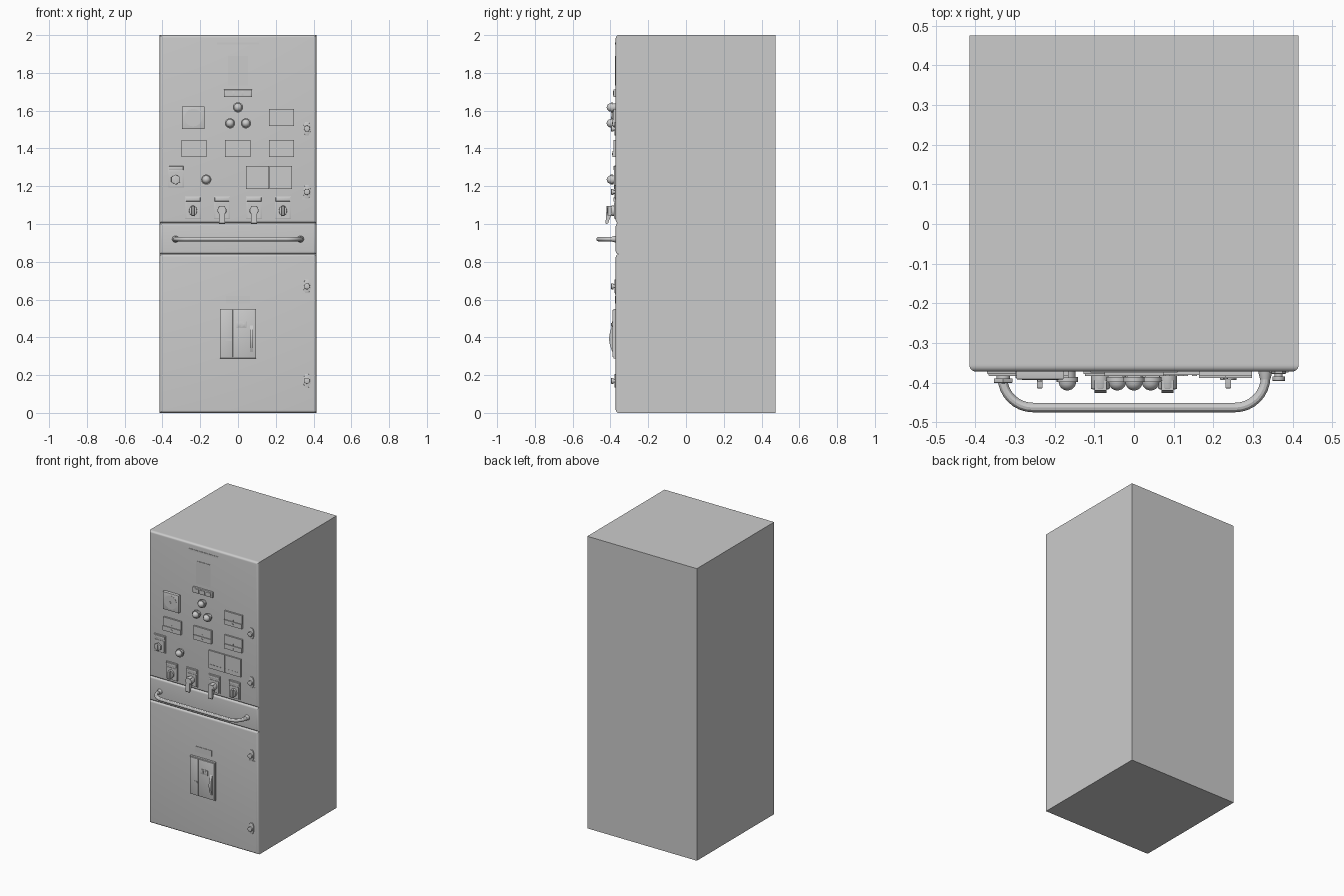
import bpy, bmesh
from math import sin, cos, pi

if "Cube" in bpy.data.objects:
    bpy.data.objects.remove(bpy.data.objects["Cube"])

F = -0.372          # y of the front face of the doors


def finish(name, bm, smooth=False):
    bmesh.ops.recalc_face_normals(bm, faces=bm.faces)
    me = bpy.data.meshes.new(name)
    bm.to_mesh(me)
    bm.free()
    ob = bpy.data.objects.new(name, me)
    bpy.context.collection.objects.link(ob)
    if smooth:
        bpy.ops.object.select_all(action='DESELECT')
        ob.select_set(True)
        bpy.context.view_layer.objects.active = ob
        bpy.ops.object.shade_smooth_by_angle()
    return ob


def extrude(name, pts, v, bev=0, seg=2, smooth=False):
    """Extrude a closed 3D outline along v; optionally round the far rim."""
    bm = bmesh.new()
    a = [bm.verts.new(p) for p in pts]
    b = [bm.verts.new([p[i] + v[i] for i in range(3)]) for p in pts]
    n = len(pts)
    bm.faces.new(a)
    front = bm.faces.new(b)
    for i in range(n):
        bm.faces.new((a[i], a[(i + 1) % n], b[(i + 1) % n], b[i]))
    if bev:
        bmesh.ops.bevel(bm, geom=list(front.edges), offset=bev, segments=seg,
                        profile=0.5, affect='EDGES')
    return finish(name, bm, smooth or bev > 0)


def box(name, x, z, w, h, y0, y1, bev=0, seg=2):
    """Block centred on (x, z), running from y0 out to y1."""
    pts = [(x + sx * w / 2, y0, z + sz * h / 2)
           for sx, sz in ((-1, -1), (1, -1), (1, 1), (-1, 1))]
    return extrude(name, pts, (0, y1 - y0, 0), bev, seg)


def disc(name, x, z, r, y0, y1, n=24, bev=0, sx=1):
    pts = [(x + sx * r * sin(2 * pi * i / n), y0, z + r * cos(2 * pi * i / n))
           for i in range(n)]
    return extrude(name, pts, (0, y1 - y0, 0), bev, 2, n > 8)


def lathe(name, x, z, prof, n=24):
    """Revolve (radius, y) points about an axis along y."""
    bm = bmesh.new()
    vs = [bm.verts.new((x + r, y, z)) for r, y in prof]
    es = [bm.edges.new(e) for e in zip(vs, vs[1:])]
    bmesh.ops.spin(bm, geom=vs + es, cent=(x, 0, z), axis=(0, 1, 0),
                   angle=2 * pi, steps=n)
    bmesh.ops.remove_doubles(bm, verts=bm.verts, dist=1e-5)
    return finish(name, bm, True)


# Cabinet body and three front sections with rounded rims
box("cabinet_body", 0, 1, 0.83, 2, 0.475, -0.352)
for name, z0, z1 in (("lower_door", 0, 0.84), ("middle_panel", 0.84, 1.005),
                     ("upper_door", 1.005, 2)):
    box(name, 0, (z0 + z1) / 2, 0.83, z1 - z0, -0.352, F, 0.015, 5)

# Thin blank plates
for name, x, z, w, h in (("top_plate", 0, 1.955, 0.22, 0.012),
                         ("title_plate", 0, 1.812, 0.108, 0.155),
                         ("breaker_label", 0, 0.6, 0.125, 0.04),
                         ("latch_label_upper", 0.365, 1.135, 0.05, 0.008),
                         ("latch_label_lower", 0.365, 0.632, 0.05, 0.008)):
    box(name, x, z, w, h, F, F - 0.003)

# Indicator strip with three windows
box("indicator_strip", 0, 1.692, 0.15, 0.038, F, -0.384, 0.002)
for i in (-1, 0, 1):
    box("indicator_window", i * 0.046, 1.692, 0.036, 0.022, -0.383, -0.387)

# Domed lamps
dome = [(0.022 * cos(a * pi / 12), -0.398 - 0.022 * sin(a * pi / 12)) for a in range(6)]
for x, z in ((0, 1.617), (-0.042, 1.533), (0.042, 1.533), (-0.168, 1.235)):
    lathe("lamp", x, z, [(0.021, F), (0.021, -0.386), (0.027, -0.386), (0.027, -0.398)]
          + dome + [(0, -0.42)])

# Dial meter
box("dial_case", -0.237, 1.563, 0.12, 0.12, F, -0.392, 0.003)
disc("dial_face", -0.237, 1.563, 0.046, -0.391, -0.393, 32)
box("dial_needle", -0.237, 1.583, 0.004, 0.042, -0.392, -0.395)
disc("dial_hub", -0.237, 1.563, 0.006, -0.392, -0.397, 12)

# Small meters: glass above, cover strip with adjusting screw below
for x, z in ((0.231, 1.565), (-0.232, 1.4), (-0.001, 1.4), (0.231, 1.4)):
    box("meter_glass", x, z, 0.133, 0.09, F, -0.383)
    box("meter_cover", x, z - 0.029, 0.133, 0.032, -0.382, -0.388)
    disc("meter_screw", x, z - 0.03, 0.006, -0.387, -0.391, 12)
    box("meter_needle", x, z - 0.008, 0.003, 0.018, -0.382, -0.385)

# Double display panel
for x, w in ((0.104, 0.121), (0.226, 0.119)):
    box("display_plate", x, 1.246, w, 0.122, F, -0.381)
for i in range(10):
    box("display_key", 0.062 + i * 0.0227, 1.212, 0.012, 0.004, -0.38, -0.383)


# Rotary switches
def switch_base(x, z):
    box("switch_plate", x, z, 0.085, 0.118, F, -0.379, 0.002)
    box("switch_label", x, z + 0.044, 0.077, 0.02, -0.378, -0.384, 0.002)
    box("switch_escutcheon", x, z - 0.014, 0.07, 0.078, -0.378, -0.382)


switch_base(-0.328, 1.252)
disc("selector_stem", -0.33, 1.235, 0.017, -0.38, -0.392)
disc("selector_knob", -0.33, 1.235, 0.027, -0.39, -0.401, 6, 0.002)
box("selector_pointer", -0.33, 1.235, 0.008, 0.034, -0.4, -0.404)
for s in (-1, 1):
    x = s * 0.238
    switch_base(x, 1.086)
    disc("turn_knob", x, 1.07, 0.028, -0.38, -0.394, 24, 0.003, 0.75)
    box("turn_knob_grip", x, 1.07, 0.014, 0.052, -0.39, -0.415, 0.003)
    x = s * 0.085
    switch_base(x, 1.086)
    disc("pistol_hub", x, 1.072, 0.024, -0.38, -0.417, 24, 0.004)
    side = ((-0.42, 1.094), (-0.426, 1.005), (-0.422, 1), (-0.413, 1.003),
            (-0.395, 1.05), (-0.395, 1.094))
    extrude("pistol_grip", [(x - 0.015, y, z) for y, z in side], (0.03, 0, 0))

# Door latches
for z in (1.505, 1.17, 0.67, 0.17):
    outline = ((-0.009, -0.036), (0.009, -0.036), (0.018, -0.016), (0.018, 0.016),
               (0.009, 0.036), (-0.009, 0.036), (-0.018, 0.016), (-0.018, -0.016))
    extrude("latch_plate", [(0.365 + a, F, z + b) for a, b in outline],
            (0, -0.006, 0), 0.001)
    disc("latch_stem", 0.365, z, 0.01, -0.376, -0.386, 16)
    disc("latch_knob", 0.365, z, 0.016, -0.385, -0.396, 16, 0.002)

# Pull bar: bent tube with flared feet
path = [(0.332, F + 0.01)] + [(0.255 + 0.077 * cos(a * pi / 16), -0.386 - 0.077 * sin(a * pi / 16))
                              for a in range(9)]
path += [(-x, y) for x, y in reversed(path)]
cu = bpy.data.curves.new("pull_bar", 'CURVE')
cu.dimensions = '3D'
cu.bevel_depth = 0.012
cu.bevel_resolution = 4
sp = cu.splines.new('POLY')
sp.points.add(len(path) - 1)
for p, (x, y) in zip(sp.points, path):
    p.co = (x, y, 0.92, 1)
bar = bpy.data.objects.new("pull_bar", cu)
bpy.context.collection.objects.link(bar)
bpy.ops.object.select_all(action='DESELECT')
bar.select_set(True)
bpy.context.view_layer.objects.active = bar
bpy.ops.object.convert(target='MESH')
bpy.ops.object.shade_smooth_by_angle()
for s in (-1, 1):
    lathe("pull_bar_foot", s * 0.331, 0.92, [(0.018, F + 0.002), (0.017, -0.376),
                                            (0.013, -0.392), (0.01, -0.392)])

# Circuit breaker front with bowed lever
box("breaker_frame", 0, 0.42, 0.19, 0.262, F, -0.385, 0.003)
box("breaker_left_cover", -0.061, 0.42, 0.06, 0.25, -0.384, -0.39, 0.002)
box("breaker_right_cover", 0.031, 0.42, 0.118, 0.25, -0.384, -0.39, 0.002)
box("breaker_window", 0.018, 0.467, 0.052, 0.034, -0.389, -0.393, 0.001)
for x in (0.006, 0.03):
    box("breaker_button", x, 0.467, 0.016, 0.018, -0.392, -0.396, 0.001)
box("breaker_tab", -0.05, 0.385, 0.03, 0.01, -0.389, -0.392)
lever = [(0.063, -0.388 - 0.019 * sin(pi * i / 12), 0.318 + 0.15 * i / 12) for i in range(13)]
extrude("breaker_lever", lever, (0.016, 0, 0), smooth=True)
